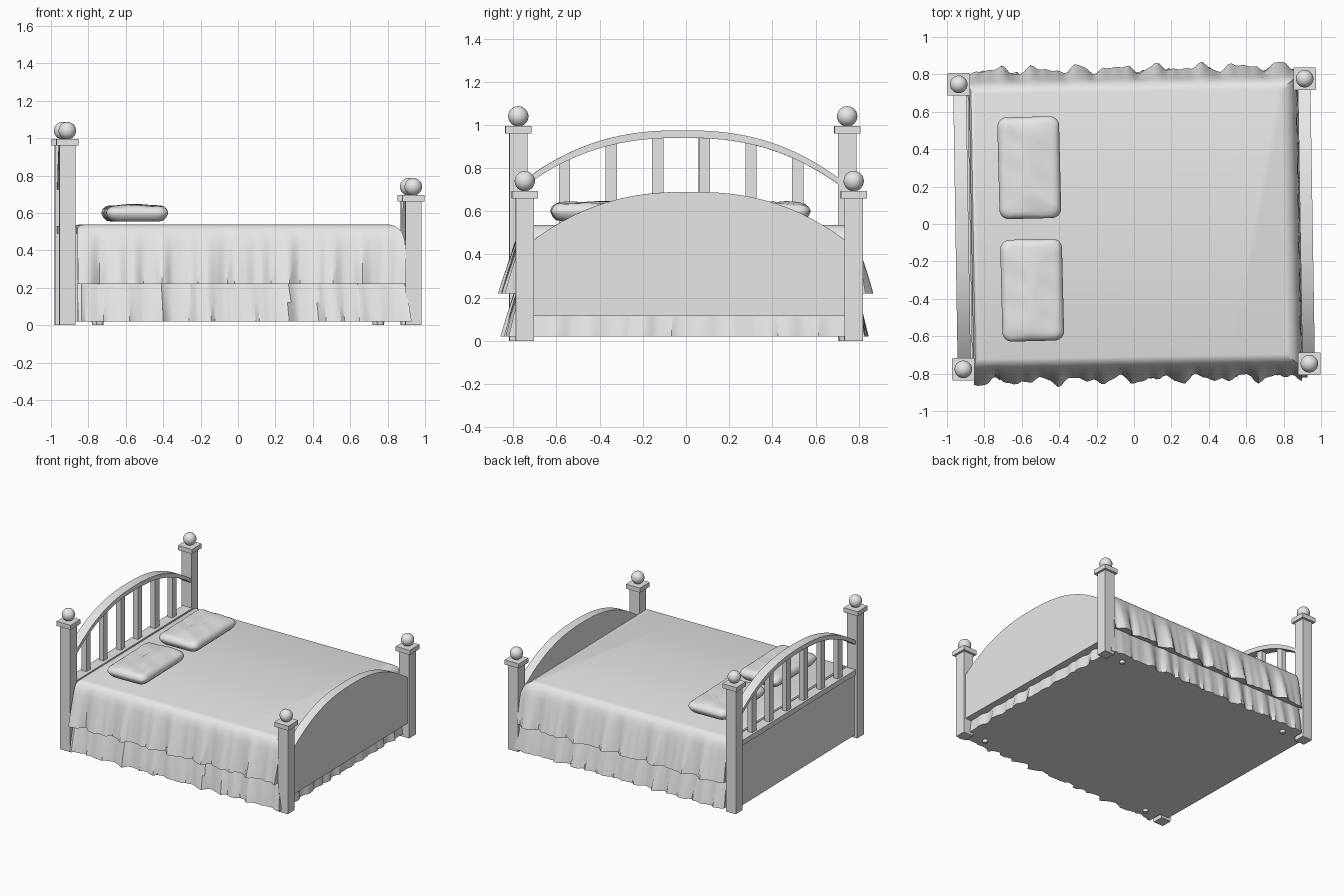
import bpy, bmesh, math
from mathutils import Matrix

if "Cube" in bpy.data.objects:
    bpy.data.objects.remove(bpy.data.objects["Cube"])

grey = bpy.data.materials.new("plain_grey")
grey.diffuse_color = (0.8, 0.8, 0.8, 1)
grey.use_nodes = True
grey.node_tree.nodes["Principled BSDF"].inputs["Base Color"].default_value = grey.diffuse_color
TURN = Matrix.Rotation(math.radians(0.93), 4, 'Z')   # the whole bed stands slightly turned


def finish(name, bm, smooth=None):
    bmesh.ops.recalc_face_normals(bm, faces=bm.faces)
    bm.transform(TURN)
    me = bpy.data.meshes.new(name)
    bm.to_mesh(me)
    bm.free()
    me.materials.append(grey)
    ob = bpy.data.objects.new(name, me)
    bpy.context.collection.objects.link(ob)
    if smooth:
        bpy.ops.object.select_all(action='DESELECT')
        ob.select_set(True)
        bpy.context.view_layer.objects.active = ob
        bpy.ops.object.shade_smooth_by_angle(angle=math.radians(smooth))
    return ob


def add_box(bm, x0, x1, y0, y1, z0, z1):
    m = Matrix.Translation(((x0 + x1) / 2, (y0 + y1) / 2, (z0 + z1) / 2))
    bmesh.ops.create_cube(bm, size=1, matrix=m @ Matrix.Diagonal((x1 - x0, y1 - y0, z1 - z0, 1)))


def box(name, *dims):
    bm = bmesh.new()
    add_box(bm, *dims)
    finish(name, bm)


def extrude_x(name, outline, x0, x1):
    """Extrude a (y, z) outline along x."""
    bm = bmesh.new()
    f = bm.faces.new([bm.verts.new((x0, y, z)) for y, z in outline])
    r = bmesh.ops.extrude_face_region(bm, geom=[f])
    bmesh.ops.translate(bm, vec=(x1 - x0, 0, 0),
                        verts=[v for v in r["geom"] if isinstance(v, bmesh.types.BMVert)])
    finish(name, bm, 30)


def loft(name, rings, smooth):
    """Skin closed rings of equal length and cap both ends."""
    bm = bmesh.new()
    loops = [[bm.verts.new(p) for p in ring] for ring in rings]
    n = len(loops[0])
    for a, b in zip(loops, loops[1:]):
        for i in range(n):
            j = (i + 1) % n
            bm.faces.new((a[i], a[j], b[j], b[i]))
    bm.faces.new(loops[0])
    bm.faces.new(loops[-1])
    finish(name, bm, smooth)


# Posts with caps and balls
HX, HY = 0.925, 0.762
for end, sx, top in (("head", -1, 0.96), ("foot", 1, 0.66)):
    for side, sy in (("front", -1), ("back", 1)):
        x, y, h = sx * HX, sy * HY, 0.0425
        box(f"{end}_{side}_post", x - h, x + h, y - h, y + h, 0, top)
        box(f"{end}_{side}_post_cap", x - .06, x + .06, y - .06, y + .06, top, top + .035)
        bm = bmesh.new()
        bmesh.ops.create_uvsphere(bm, u_segments=24, v_segments=14, radius=0.047,
                                  matrix=Matrix.Translation((x, y, top + .08)))
        finish(f"{end}_{side}_post_ball", bm, 40)


# Arched boards
def arch(y, apex, drop):
    return apex - drop * abs(y / 0.72) ** 2.4


ys = [-0.725 + 1.45 * i / 40 for i in range(41)]
outer = [(y, arch(y, .975, .22)) for y in ys]
inner = [(y, arch(y, .94, .215)) for y in reversed(ys)]
extrude_x("headboard_arch", outer + inner, -.955, -.885)
extrude_x("footboard_panel", [(y, arch(y, .69, .222)) for y in ys] + [(.725, .115), (-.725, .115)],
          .888, .955)
box("headboard_rail", -.955, -.875, -.725, .725, .49, .53)
box("headboard_panel", -.945, -.87, -.725, .725, .02, .49)

# Headboard slats
bm = bmesh.new()
for i in range(6):
    y = (i - 2.5) * 0.216 - 0.008
    zt = arch(y, .955, .215)
    add_box(bm, -.94, -.90, y - .026, y + .026, .52, zt)
finish("headboard_slats", bm)


# Cloth: straight along the head, folded along the other three sides
def folds(t, seed, sharp):
    s = (math.sin(t * 29 + seed) + .7 * math.sin(t * 47 + 2.3 * seed) + .4 * math.sin(t * 83 + seed * 4)) / 1.6
    saw = 2 * ((t * 7.3 + .25 * math.sin(t * 9 + seed) + seed) % 1) ** 2 - .8
    return s * (1 - sharp) + saw * sharp


def cloth_ring(z, y, xf, amp, sharp=0.0, xh=-.87, foot_amp=None):
    fa = amp * .5 if foot_amp is None else foot_amp
    n, m, pts = 90, 70, []

    def side(s, seed):
        row = []
        for i in range(n + 1):
            t = i / n
            x = xh + (xf - xh) * t
            row.append((x, s * (y + amp * folds(x, seed, sharp)), z))
        return row
    front, back = side(-1, 1.1), side(1, 3.7)
    for i in range(1, m):
        t = i / m
        yy = front[-1][1] + (back[-1][1] - front[-1][1]) * t
        fade = min(1, 8 * t, 8 * (1 - t))
        pts.append((xf + fa * fade * folds(yy, 2.2, sharp), yy, z))
    return front + pts + back[::-1]


loft("bed_skirt", [
    cloth_ring(.02, .822, .915, .027, .45, foot_amp=.018),
    cloth_ring(.12, .803, .90, .018, .45, foot_amp=.012),
    cloth_ring(.24, .775, .875, .006, .45),
], 35)
loft("bedspread", [
    cloth_ring(.24, .77, .86, 0),
    cloth_ring(.22, .832, .885, .026),
    cloth_ring(.30, .815, .885, .019),
    cloth_ring(.39, .793, .885, .011),
    cloth_ring(.45, .778, .88, .005),
    cloth_ring(.49, .765, .868, .002),
    cloth_ring(.517, .747, .848, 0),
    cloth_ring(.532, .728, .822, 0, xh=-.86),
    cloth_ring(.537, .71, .80, 0, xh=-.84),
], 40)

# Small support feet
bm = bmesh.new()
for sx in (-1, 1):
    for sy in (-1, 1):
        bmesh.ops.create_cone(bm, cap_ends=True, segments=12, radius1=.018, radius2=.022, depth=.03,
                              matrix=Matrix.Translation((sx * .75, sy * .74, .015)))
finish("support_feet", bm, 40)


# Pillows: stacked rounded rectangles with soft creases on top
def pillow(name, cx, cy, turn, seed):
    levels = ((0, .045), (.004, .025), (.02, .010), (.04, 0), (.05, 0), (.066, .007), (.078, .022),
              (.083, .042), (.086, .075), (.088, .11), (.088, .14))
    rings = []
    for z, inset in levels:
        hx, hy = .165 - inset, .272 - inset
        r = max(.012, .05 - inset * .3)
        ring = []
        for q, (sx, sy) in enumerate(((1, 1), (-1, 1), (-1, -1), (1, -1))):
            ox, oy = sx * (hx - r), sy * (hy - r)
            for k in range(7):
                a = math.pi / 2 * (q + k / 6)
                ring.append((ox + r * math.cos(a), oy + r * math.sin(a)))
            nx, ny = ((-1, 1), (-1, -1), (1, -1), (1, 1))[q]
            a = math.pi / 2 * (q + 1)
            sx0, sy0 = ring[-1]
            ex, ey = nx * (hx - r) + r * math.cos(a), ny * (hy - r) + r * math.sin(a)
            ring += [(sx0 + (ex - sx0) * k / 8, sy0 + (ey - sy0) * k / 8) for k in range(1, 8)]
        c, s = math.cos(turn), math.sin(turn)
        out = []
        for x, y in ring:
            crease = .005 * math.sin(26 * x + 17 * y + seed) * math.sin(21 * y - 9 * x + seed)
            zz = .555 + z + (crease if z > .07 else 0)
            out.append((cx + c * x - s * y, cy + s * x + c * y, zz))
        rings.append(out)
    loft(name, rings, 45)


pillow("back_pillow", -.555, .31, math.radians(0.5), 1.0)
pillow("front_pillow", -.55, -.345, math.radians(0.5), 2.6)
